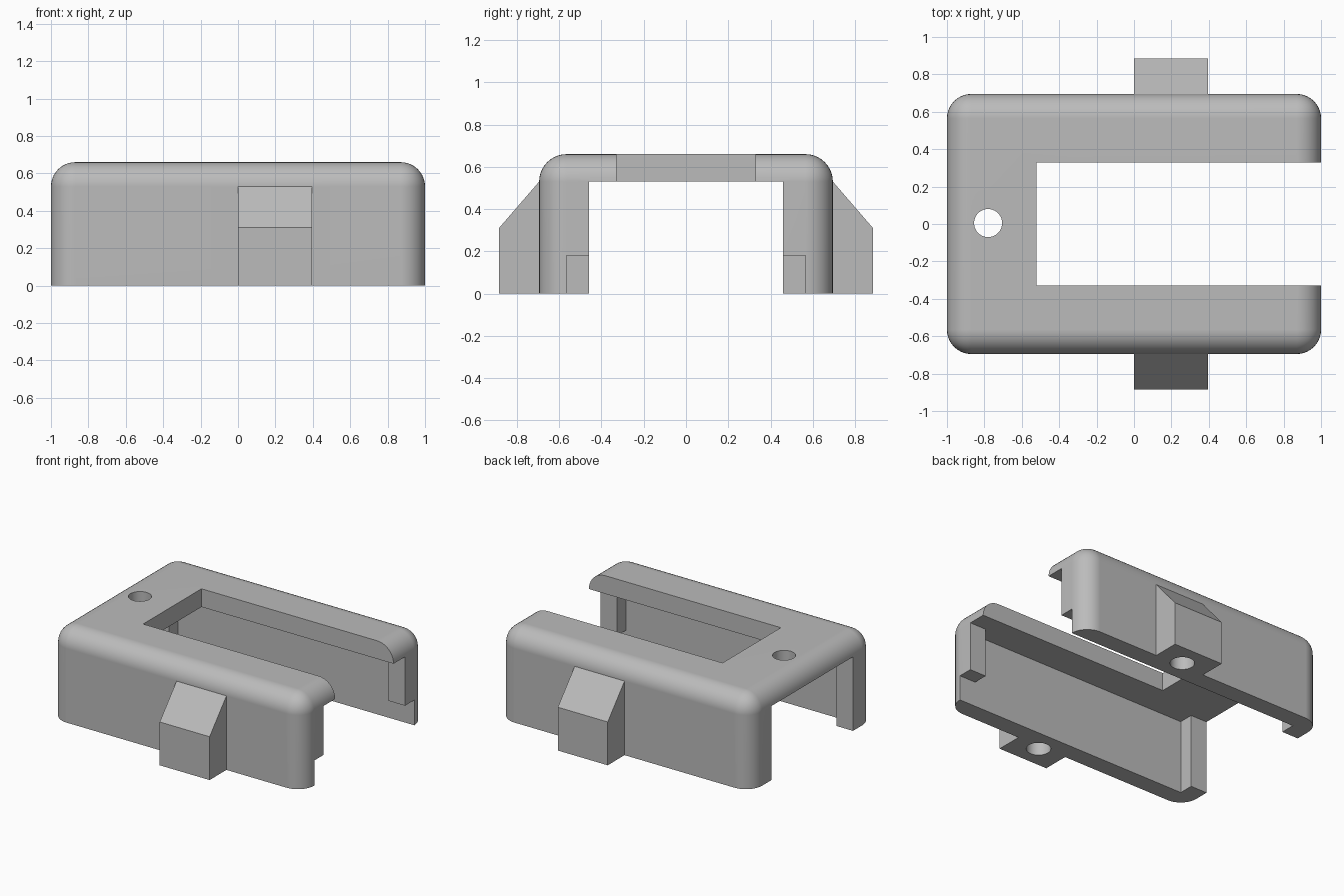
import bpy, bmesh
from mathutils import Matrix, Vector

cube = bpy.data.objects.get("Cube")
if cube:
    bpy.data.objects.remove(cube, do_unlink=True)

WALL = 0.13                      # wall thickness, also the outer rounding
HX, HY, HZ = 1.0, 0.695, 0.66    # half length, half width, height
CEILING = HZ - WALL

grey = bpy.data.materials.new("light grey plastic")
grey.use_nodes = True
grey.diffuse_color = (0.5, 0.5, 0.5, 1)
grey.node_tree.nodes["Principled BSDF"].inputs["Base Color"].default_value = (0.5, 0.5, 0.5, 1)


def add_object(name, bm):
    bmesh.ops.recalc_face_normals(bm, faces=bm.faces)
    mesh = bpy.data.meshes.new(name)
    bm.to_mesh(mesh)
    bm.free()
    mesh.materials.append(grey)
    obj = bpy.data.objects.new(name, mesh)
    bpy.context.collection.objects.link(obj)
    return obj


def box_mesh(lo, hi):
    lo, hi = Vector(lo), Vector(hi)
    bm = bmesh.new()
    bmesh.ops.create_cube(bm, size=1)
    for v in bm.verts:
        v.co = (lo + hi) / 2 + v.co * (hi - lo)
    return bm


def prism(name, points, direction):
    bm = bmesh.new()
    face = bm.faces.new([bm.verts.new(p) for p in points])
    new = bmesh.ops.extrude_face_region(bm, geom=[face])["geom"]
    bmesh.ops.translate(bm, vec=direction,
                        verts=[g for g in new if isinstance(g, bmesh.types.BMVert)])
    return add_object(name, bm)


def drill(name, x, y, radius, z0, z1):
    bm = bmesh.new()
    bmesh.ops.create_cone(bm, cap_ends=True, segments=40, radius1=radius, radius2=radius,
                          depth=z1 - z0, matrix=Matrix.Translation((x, y, (z0 + z1) / 2)))
    return add_object(name, bm)


def combine(target, tool, operation):
    mod = target.modifiers.new(operation.lower(), 'BOOLEAN')
    mod.operation, mod.object, mod.solver = operation, tool, 'EXACT'
    bpy.context.view_layer.objects.active = target
    bpy.ops.object.modifier_apply(modifier=mod.name)
    bpy.data.objects.remove(tool, do_unlink=True)


# Outer shell: block rounded on every edge except around the base
bm = box_mesh((-HX, -HY, 0), (HX, HY, HZ))
rounded = [e for e in bm.edges if max(v.co.z for v in e.verts) > HZ / 2]
bmesh.ops.bevel(bm, geom=rounded, offset=WALL, segments=10, profile=0.5, affect='EDGES')
housing = add_object("housing", bm)

# Mounting lugs with sloped tops on both long sides
for side in (-1, 1):
    outline = [(0.62, 0), (0.885, 0), (0.885, 0.31), (HY, CEILING), (0.62, CEILING)]
    lug = prism("mounting_lug", [(0, side * y, z) for y, z in outline], (0.395, 0, 0))
    combine(housing, lug, 'UNION')

# Cavity open at both ends, leaving a rib in each corner
inner_x, inner_y, mouth = HX - WALL, HY - WALL, 0.46
quarter = [(1.2, mouth), (inner_x, mouth), (inner_x, inner_y)]
plan = quarter + [(-x, y) for x, y in reversed(quarter)]
plan += [(-x, -y) for x, y in plan]
combine(housing, prism("cavity", [(x, y, -0.2) for x, y in plan], (0, 0, CEILING + 0.2)), 'DIFFERENCE')

# Relief under the two ribs at the slotted end
relief = add_object("rib_relief", box_mesh((0.6, -inner_y, -0.1), (1.2, inner_y, 0.18)))
combine(housing, relief, 'DIFFERENCE')

# Roof slot, roof hole and blind screw holes under the lugs
slot = add_object("roof_slot", box_mesh((-0.52, -0.33, 0.4), (1.2, 0.33, 0.9)))
combine(housing, slot, 'DIFFERENCE')
combine(housing, drill("roof_hole", -0.78, 0.005, 0.075, 0.4, 0.9), 'DIFFERENCE')
for side in (-1, 1):
    combine(housing, drill("screw_hole", 0.2, side * 0.725, 0.08, -0.1, 0.32), 'DIFFERENCE')

# Smooth rounding with crisp edges
for obj in bpy.context.selected_objects:
    obj.select_set(False)
housing.select_set(True)
bpy.context.view_layer.objects.active = housing
bpy.ops.object.shade_smooth_by_angle(angle=0.5)
weighted = housing.modifiers.new("weighted_normals", 'WEIGHTED_NORMAL')
weighted.keep_sharp = True
